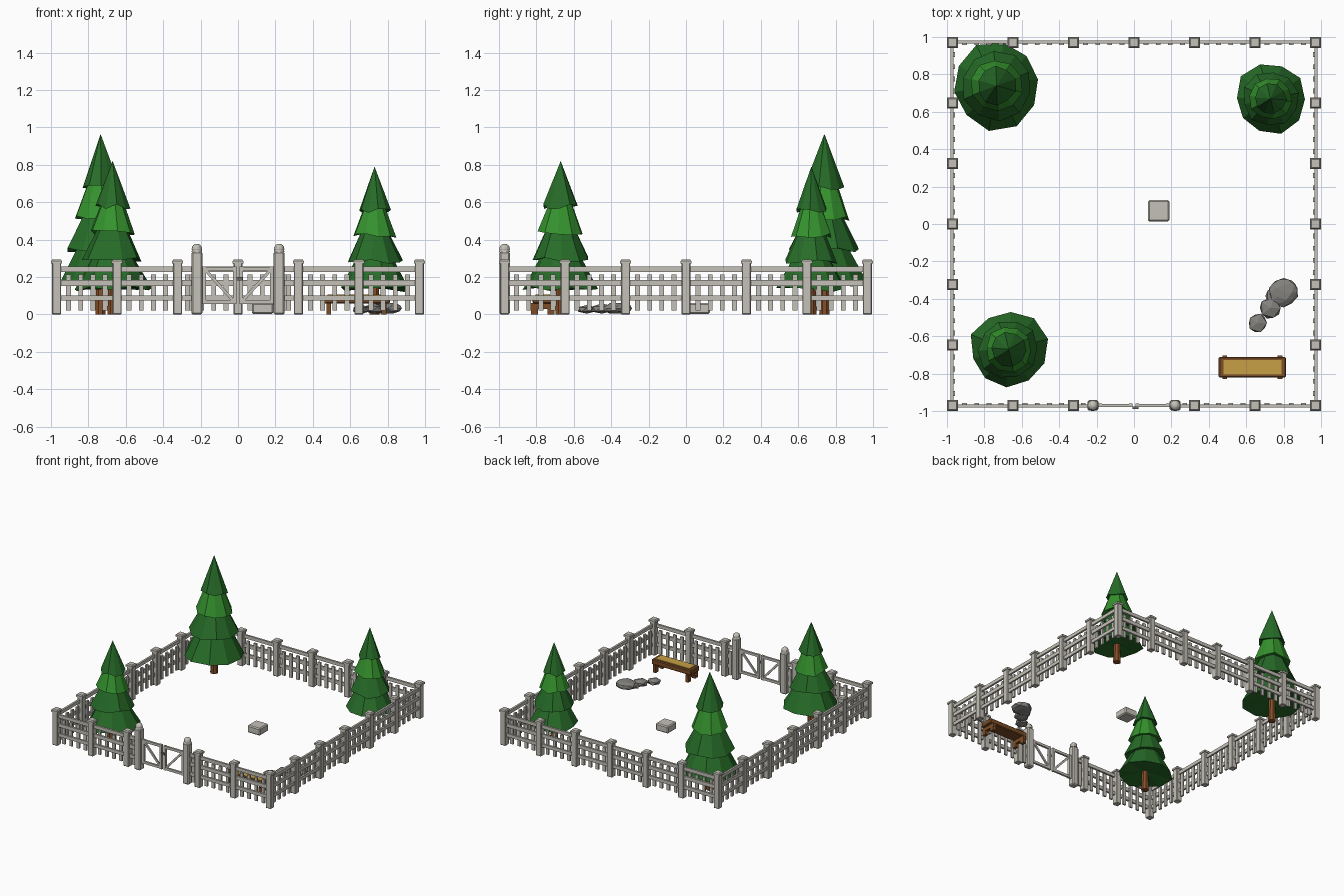
import bpy, bmesh, math, random
from mathutils import Matrix, Vector

if "Cube" in bpy.data.objects:
    bpy.data.objects.remove(bpy.data.objects["Cube"])

random.seed(4)


def material(name, rgb):
    m = bpy.data.materials.new(name)
    m.diffuse_color = (*rgb, 1)
    m.use_nodes = True
    m.node_tree.nodes["Principled BSDF"].inputs["Base Color"].default_value = m.diffuse_color
    return m


FENCE = material("pale stone grey", (0.56, 0.535, 0.48))
ROCK = material("rock grey", (0.23, 0.225, 0.21))
DARK = material("dark green", (0.02, 0.15, 0.021))
LIGHT = material("bright green", (0.035, 0.29, 0.027))
BROWN = material("bark brown", (0.24, 0.078, 0.022))
WOOD = material("bench brown", (0.20, 0.075, 0.02))
GOLD = material("bench gold", (0.57, 0.35, 0.06))
METAL = material("latch grey", (0.16, 0.155, 0.15))


def finish(name, bm, mat, bevel=0):
    bmesh.ops.recalc_face_normals(bm, faces=bm.faces)
    me = bpy.data.meshes.new(name)
    bm.to_mesh(me)
    bm.free()
    me.materials.append(mat)
    ob = bpy.data.objects.new(name, me)
    bpy.context.collection.objects.link(ob)
    if bevel:
        mod = ob.modifiers.new("bevel", 'BEVEL')
        mod.width, mod.segments = bevel, 1
    return ob


def box(bm, x, y, z, sx, sy, sz, tilt=0, turn=Matrix()):
    m = (turn @ Matrix.Translation((x, y, z)) @ Matrix.Rotation(tilt, 4, 'Y')
         @ Matrix.Diagonal((sx, sy, sz, 1)))
    bmesh.ops.create_cube(bm, size=1, matrix=m)


def frustum(bm, x, y, z0, z1, r0, r1, n, turn=Matrix()):
    bmesh.ops.create_cone(bm, cap_ends=True, segments=n, radius1=r0, radius2=r1, depth=z1 - z0,
                          matrix=turn @ Matrix.Translation((x, y, (z0 + z1) / 2))
                          @ Matrix.Rotation(math.pi / n, 4, 'Z'))


# Fence: four sides, each turned by a quarter
E = 0.97
STEP = E / 3
posts, caps, rails, pickets = (bmesh.new() for _ in range(4))
for k, side in enumerate(("front", "right", "back", "left")):
    T = Matrix.Rotation(k * math.pi / 2, 4, 'Z')
    for i in range(6):
        x = -E + i * STEP
        if not (k == 0 and i == 3):
            box(posts, x, -E, 0.139, 0.048, 0.048, 0.278, turn=T)
            box(caps, x, -E, 0.28, 0.06, 0.06, 0.014, turn=T)
            frustum(caps, x, -E, 0.286, 0.295, 0.04, 0.03, 4, T)
        # bays beside the gate are short
        gate_bay = k == 0 and i in (2, 3)
        a, b = x, x + STEP
        if gate_bay:
            a, b = (x, -0.22) if i == 2 else (0.22, x + STEP)
        for z, h in ((0.242, 0.028), (0.168, 0.03), (0.088, 0.028)):
            box(rails, (a + b) / 2, -E - 0.003, z, b - a, 0.016, h, turn=T)
        n = 1 if gate_bay else 4
        for j in range(1, n + 1):
            box(pickets, a + (b - a) * j / (n + 1), -E + 0.006, 0.117, 0.026, 0.014, 0.194, turn=T)
finish("fence_posts", posts, FENCE, 0.004)
finish("fence_post_caps", caps, FENCE)
finish("fence_rails", rails, FENCE)
finish("fence_pickets", pickets, FENCE)

# Gate posts with ball tops, and two braced leaves
gp, knobs, gate = bmesh.new(), bmesh.new(), bmesh.new()
for s in (-1, 1):
    box(gp, s * 0.22, -E, 0.168, 0.058, 0.056, 0.336)
    frustum(knobs, s * 0.22, -E, 0.334, 0.346, 0.03, 0.026, 12)
    bmesh.ops.create_uvsphere(knobs, u_segments=12, v_segments=8, radius=0.028,
                              matrix=Matrix.Translation((s * 0.22, -E, 0.35)))
    for x in (0.018, 0.18):
        box(gate, s * x, -E, 0.155, 0.02, 0.018, 0.2)
    for z in (0.067, 0.243):
        box(gate, s * 0.1, -E, z, 0.18, 0.016, 0.02)
    dx, dz = 0.142, 0.156
    box(gate, s * 0.099, -E, 0.155, math.hypot(dx, dz), 0.012, 0.016,
        tilt=-s * math.atan2(dz, dx))
finish("gate_posts", gp, FENCE, 0.008)
finish("gate_post_balls", knobs, FENCE)
finish("gate_leaves", gate, FENCE)
latch = bmesh.new()
box(latch, 0.008, -E - 0.012, 0.19, 0.032, 0.012, 0.018)
finish("gate_latch", latch, METAL)


# Trees: tapered trunk and four ragged tiers
# bottom height, top height, bottom radius, top radius (fractions)
TIERS = ((0.165, 0.44, 1.0, 0.38, DARK), (0.355, 0.60, 0.78, 0.30, DARK),
         (0.53, 0.76, 0.60, 0.24, LIGHT), (0.70, 1.0, 0.44, 0.0, DARK))


def tree(name, x, y, h, r, n):
    bm = bmesh.new()
    frustum(bm, x, y, 0, h * 0.3, 0.030, 0.022, 8)
    finish(name + "_trunk", bm, BROWN)
    for t, (z0, z1, r0, r1, mat) in enumerate(TIERS):
        bm = bmesh.new()
        ph = random.uniform(0, 1)
        low, high = [], []
        for i in range(n):
            a = 2 * math.pi * (i + ph) / n
            d = Vector((math.cos(a), math.sin(a), 0))
            rr = r * r0 * random.uniform(0.93, 1.04)
            low.append(bm.verts.new(Vector((x, y, h * z0 + random.uniform(-0.012, 0.016))) + d * rr))
            if r1:
                high.append(bm.verts.new(Vector((x, y, h * z1)) + d * r * r1))
        top = bm.verts.new((x, y, h * z1))
        base = bm.verts.new((x, y, h * z0 + 0.025))
        for i in range(n):
            j = (i + 1) % n
            bm.faces.new((low[j], low[i], base))
            if r1:
                bm.faces.new((low[i], low[j], high[j], high[i]))
                bm.faces.new((high[i], high[j], top))
            else:
                bm.faces.new((low[i], low[j], top))
        finish(f"{name}_tier_{t + 1}", bm, mat)


tree("back_left_tree", -0.735, 0.74, 0.965, 0.238, 10)
tree("front_left_tree", -0.67, -0.67, 0.82, 0.21, 10)
tree("back_right_tree", 0.73, 0.67, 0.79, 0.193, 10)

# Bench: framed slab, gold seat panel, end legs
bm = bmesh.new()
box(bm, 0.633, -0.766, 0.08, 0.36, 0.11, 0.042)
finish("bench_frame", bm, WOOD, 0.006)
bm = bmesh.new()
box(bm, 0.633, -0.766, 0.102, 0.31, 0.078, 0.008)
finish("bench_seat", bm, GOLD)
bm = bmesh.new()
for x in (0.485, 0.781):
    box(bm, x, -0.766, 0.045, 0.026, 0.126, 0.03)
    for y in (-0.81, -0.722):
        box(bm, x, y, 0.03, 0.026, 0.036, 0.06)
finish("bench_legs", bm, WOOD)

# Rocks: flattened, jittered icospheres
for i, (x, y, r, h) in enumerate(((0.80, -0.365, 0.08, 0.032), (0.755, -0.385, 0.055, 0.026),
                                  (0.73, -0.45, 0.062, 0.03), (0.66, -0.53, 0.056, 0.026))):
    bm = bmesh.new()
    bmesh.ops.create_icosphere(bm, subdivisions=1 if i else 2, radius=1)
    for v in bm.verts:
        v.co *= random.uniform(0.9, 1.08)
        v.co = Vector((x + v.co.x * r, y + v.co.y * r, max(0.004, h + v.co.z * h)))
    finish(f"rock_{i + 1}", bm, ROCK)

# Stone block in the yard
bm = bmesh.new()
box(bm, 0.132, 0.07, 0.032, 0.114, 0.114, 0.06)
finish("stone_block", bm, FENCE, 0.008)
